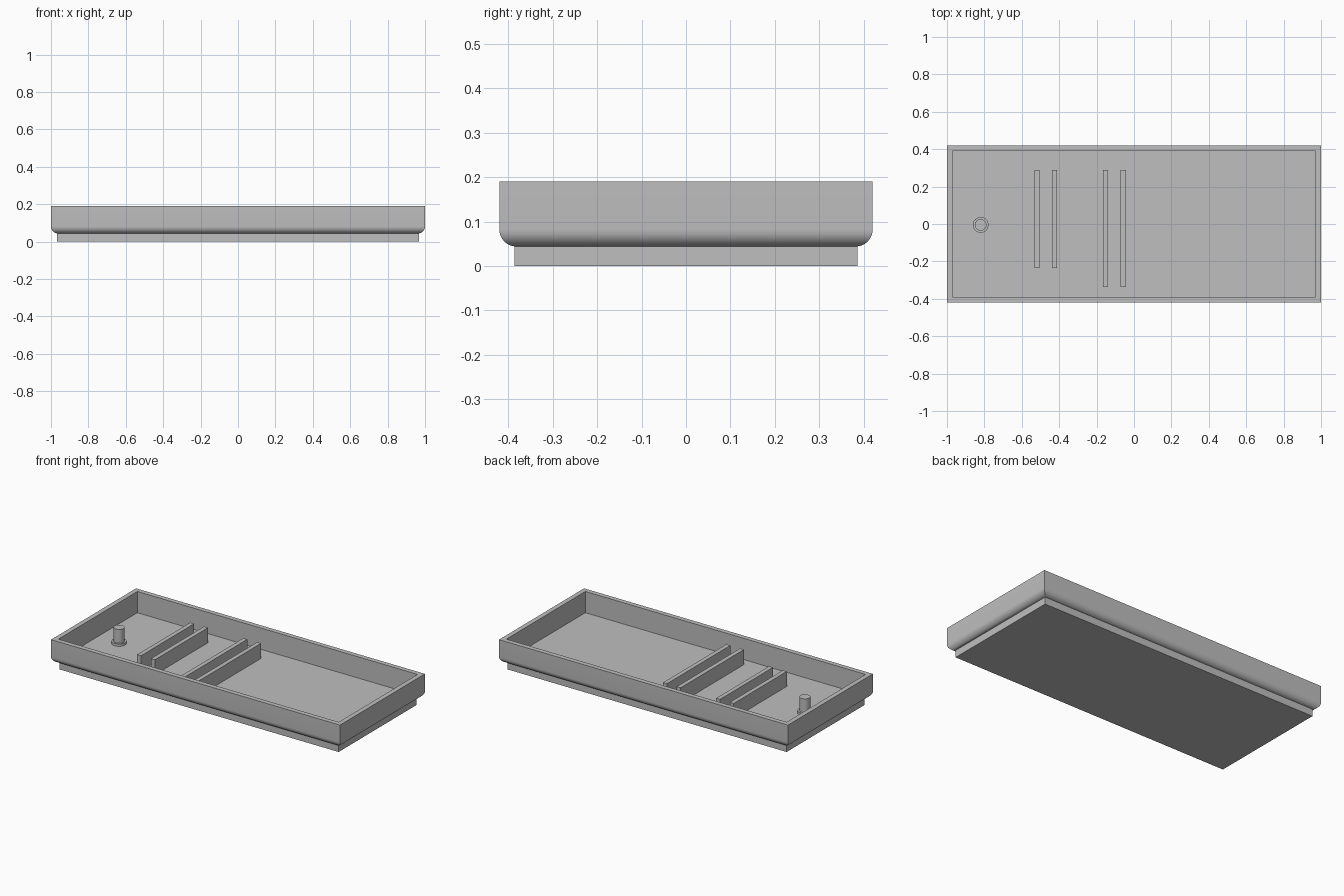
import bpy, bmesh, math

if "Cube" in bpy.data.objects:
    bpy.data.objects.remove(bpy.data.objects["Cube"])

grey = bpy.data.materials.new("plain grey")
grey.diffuse_color = (0.52, 0.52, 0.52, 1)
grey.use_nodes = True
grey.node_tree.nodes["Principled BSDF"].inputs["Base Color"].default_value = grey.diffuse_color


def finish(name, bm, smooth=False):
    bmesh.ops.recalc_face_normals(bm, faces=bm.faces)
    mesh = bpy.data.meshes.new(name)
    bm.to_mesh(mesh)
    bm.free()
    mesh.materials.append(grey)
    obj = bpy.data.objects.new(name, mesh)
    bpy.context.collection.objects.link(obj)
    if smooth:
        bpy.ops.object.select_all(action='DESELECT')
        obj.select_set(True)
        bpy.context.view_layer.objects.active = obj
        bpy.ops.object.shade_smooth_by_angle(angle=math.radians(30))
    return obj


def stack(name, rings, smooth=False):
    """Join closed rings of points in order and cap both ends."""
    bm = bmesh.new()
    loops = [[bm.verts.new(p) for p in ring] for ring in rings]
    n = len(loops[0])
    for a, b in zip(loops, loops[1:]):
        for i in range(n):
            j = (i + 1) % n
            bm.faces.new((a[i], a[j], b[j], b[i]))
    bm.faces.new(loops[0])
    bm.faces.new(loops[-1])
    return finish(name, bm, smooth)


def rect(hx, hy, z):
    return [(-hx, -hy, z), (hx, -hy, z), (hx, hy, z), (-hx, hy, z)]


def circle(cx, cy, r, z, n=32):
    return [(cx + r * math.cos(2 * math.pi * i / n),
             cy + r * math.sin(2 * math.pi * i / n), z) for i in range(n)]


def box(name, x0, x1, y0, y1, z0, z1):
    corners = [(x0, y0), (x1, y0), (x1, y1), (x0, y1)]
    return stack(name, [[(x, y, z) for x, y in corners] for z in (z0, z1)])


TOP, FLOOR, BASE = 0.19, 0.057, 0.044
HX, HY, R = 1.0, 0.42, 0.038

# Tray: rounded lower edge, straight wall, rim and recessed floor
rings = []
for i in range(11):
    a = math.pi / 2 * i / 10
    inset = R * (1 - math.sin(a))
    rings.append(rect(HX - inset, HY - inset, BASE + R * (1 - math.cos(a))))
rings += [rect(HX, HY, TOP), rect(0.97, 0.39, TOP), rect(0.97, 0.39, FLOOR)]
stack("tray", rings, smooth=True)

# Plinth under the tray
stack("plinth", [rect(0.967, 0.386, 0), rect(0.967, 0.386, BASE + 0.002)])

# Two pairs of upright ribs on the floor
for pair, x, y0 in (("left", -0.472, -0.235), ("middle", -0.105, -0.337)):
    for side, s in (("a", -1), ("b", 1)):
        xa, xb = sorted((x + s * 0.034, x + s * 0.061))
        box(f"{pair}_rib_{side}", xa, xb, y0, 0.29, FLOOR - 0.005, 0.151)

# Peg with a wider collar
PX, PY = -0.82, -0.005
stack("peg", [circle(PX, PY, r, z) for r, z in
              ((0.042, FLOOR - 0.005), (0.042, 0.072), (0.031, 0.072), (0.031, 0.158))],
      smooth=True)
